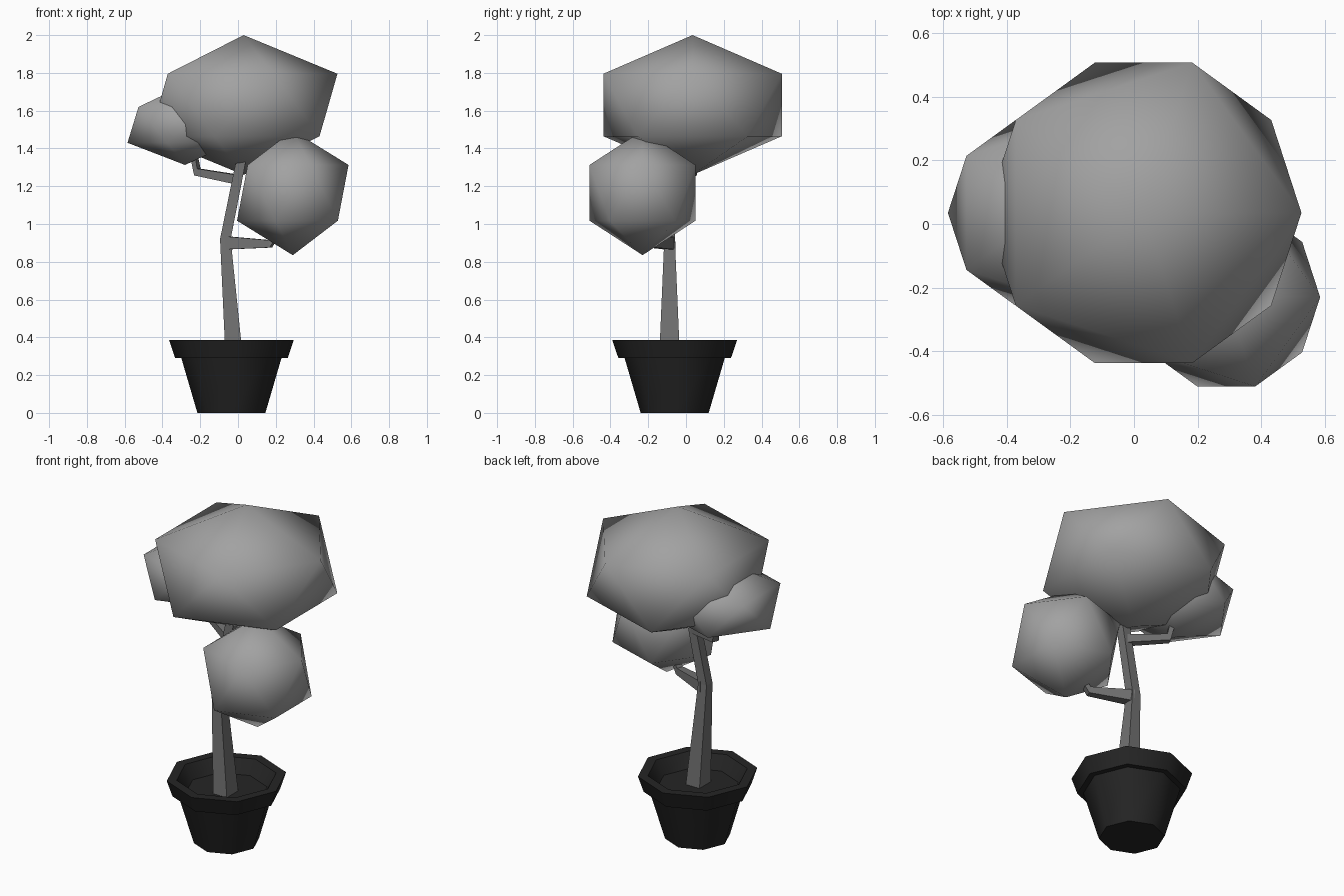
import bpy, bmesh, math
from mathutils import Vector

cube = bpy.data.objects.get("Cube")
if cube:
    bpy.data.objects.remove(cube, do_unlink=True)


def material(name, value):
    mat = bpy.data.materials.new(name)
    mat.use_nodes = True
    colour = (value, value, value, 1)
    mat.diffuse_color = colour
    mat.node_tree.nodes["Principled BSDF"].inputs["Base Color"].default_value = colour
    return mat


leaf_grey = material("leaf_grey", 0.36)
bark_grey = material("bark_grey", 0.17)
charcoal = material("charcoal", 0.018)


def finish(bm, name, mat, smooth=None):
    """Turn a bmesh into a linked object; smooth is an edge angle in degrees."""
    bmesh.ops.recalc_face_normals(bm, faces=bm.faces)
    mesh = bpy.data.meshes.new(name)
    bm.to_mesh(mesh)
    bm.free()
    mesh.materials.append(mat)
    obj = bpy.data.objects.new(name, mesh)
    bpy.context.collection.objects.link(obj)
    if smooth:
        bpy.ops.object.select_all(action="DESELECT")
        obj.select_set(True)
        bpy.context.view_layer.objects.active = obj
        bpy.ops.object.shade_smooth_by_angle(angle=math.radians(smooth))
    return obj


def loft(bm, rings):
    """Skin closed rings of points and cap both ends."""
    rows = [[bm.verts.new(p) for p in ring] for ring in rings]
    n = len(rows[0])
    for a, b in zip(rows, rows[1:]):
        for i in range(n):
            j = (i + 1) % n
            bm.faces.new((a[i], a[j], b[j], b[i]))
    bm.faces.new(rows[0])
    bm.faces.new(rows[-1])


def limb(name, path, sizes, side):
    """Square-section tapering limb along a path."""
    points = [Vector(p) for p in path]
    side = Vector(side).normalized()
    rings = []
    for i, p in enumerate(points):
        tangent = points[min(i + 1, len(points) - 1)] - points[max(i - 1, 0)]
        up = side.cross(tangent).normalized()
        w, h = sizes[i]
        rings.append([p + side * w * a + up * h * b
                      for a, b in ((-1, -1), (1, -1), (1, 1), (-1, 1))])
    bm = bmesh.new()
    loft(bm, rings)
    return finish(bm, name, bark_grey)


def foliage(name, centre, radius, height):
    """Squashed, smooth-shaded icosahedron."""
    bm = bmesh.new()
    bmesh.ops.create_icosphere(bm, subdivisions=1, radius=1)
    bmesh.ops.scale(bm, vec=(radius, radius, height), verts=bm.verts)
    bmesh.ops.translate(bm, vec=centre, verts=bm.verts)
    return finish(bm, name, leaf_grey, smooth=180)


# Eight-sided pot: outer wall, rim, inner wall and soil floor
pot_profile = [(0.18, 0), (0.265, 0.29), (0.298, 0.29), (0.33, 0.385),
               (0.275, 0.385), (0.225, 0.305)]
bm = bmesh.new()
loft(bm, [[(-0.035 + r * math.cos(k * math.pi / 4),
            -0.06 + r * math.sin(k * math.pi / 4), z) for k in range(8)]
          for r, z in pot_profile])
finish(bm, "pot", charcoal, smooth=50)

# Trunk and its two branches
limb("trunk",
     [(-0.02, -0.087, 0.29), (-0.067, -0.087, 0.92), (0.016, -0.077, 1.335)],
     [(0.046, 0.055), (0.028, 0.028), (0.026, 0.026)], (1, 0, 0))
limb("lower_branch",
     [(-0.065, -0.085, 0.9), (0.17, -0.18, 0.895), (0.21, -0.19, 0.96)],
     [(0.03, 0.035), (0.02, 0.02), (0.016, 0.016)], (0.37, 1, 0))
limb("upper_branch",
     [(0.0, -0.08, 1.235), (-0.215, 0.035, 1.275), (-0.235, 0.045, 1.37)],
     [(0.025, 0.025), (0.02, 0.02), (0.015, 0.015)], (0.53, 1, 0))

# Three foliage clumps
foliage("crown_foliage", (0.03, 0.035, 1.63), 0.555, 0.37)
foliage("lower_foliage", (0.29, -0.23, 1.165), 0.33, 0.33)
foliage("side_foliage", (-0.28, 0.035, 1.525), 0.341, 0.2125)
